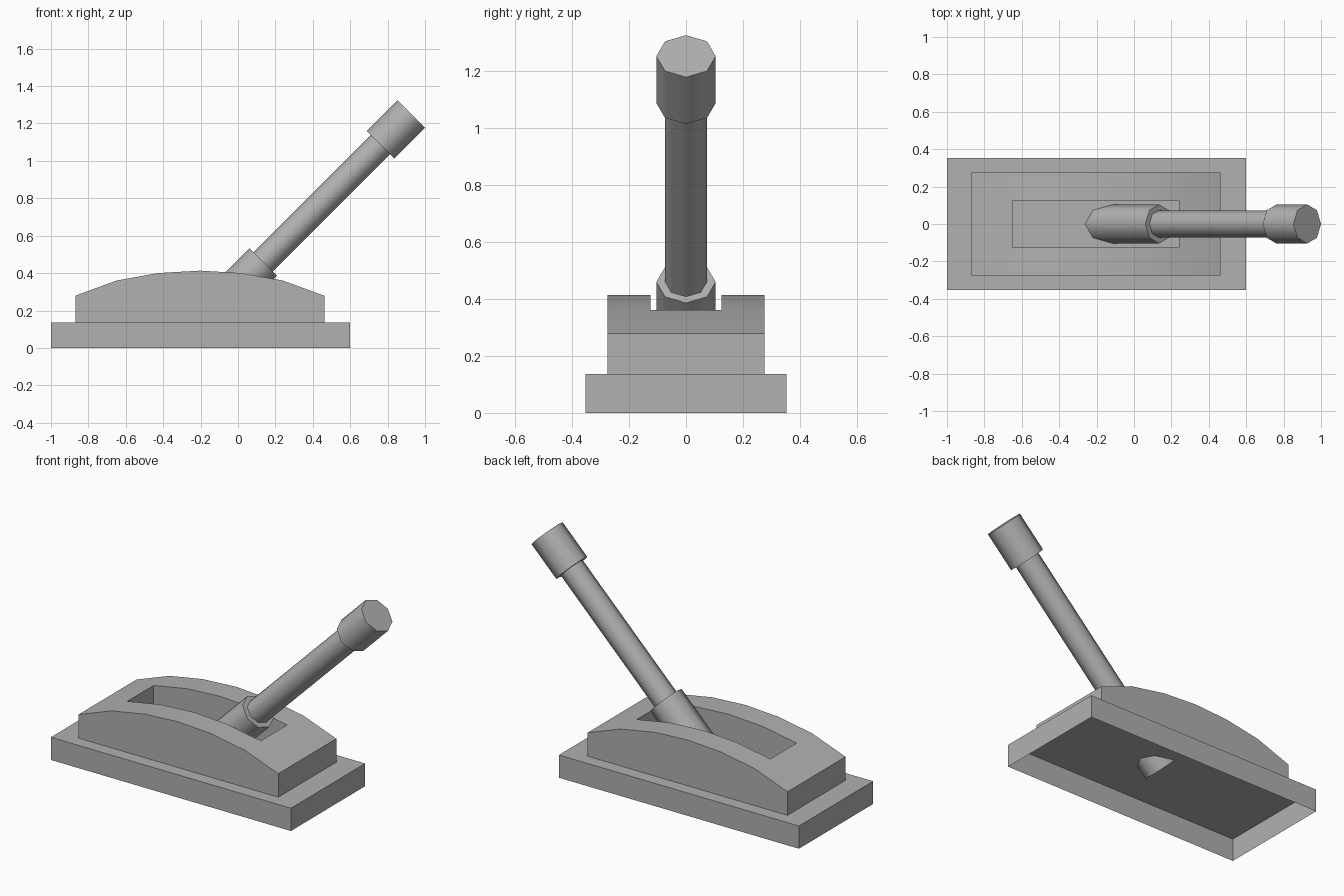
import bpy, bmesh, math
from mathutils import Matrix

if "Cube" in bpy.data.objects:
    bpy.data.objects.remove(bpy.data.objects["Cube"])

grey = bpy.data.materials.new("dark_grey")
grey.diffuse_color = (0.44, 0.44, 0.44, 1)
grey.use_nodes = True
grey.node_tree.nodes["Principled BSDF"].inputs["Base Color"].default_value = grey.diffuse_color


def finish(name, bm, smooth_angle=None):
    bmesh.ops.remove_doubles(bm, verts=bm.verts, dist=0.0005)
    bmesh.ops.recalc_face_normals(bm, faces=bm.faces)
    mesh = bpy.data.meshes.new(name)
    bm.to_mesh(mesh)
    bm.free()
    mesh.materials.append(grey)
    ob = bpy.data.objects.new(name, mesh)
    bpy.context.collection.objects.link(ob)
    if smooth_angle:
        bpy.ops.object.select_all(action='DESELECT')
        ob.select_set(True)
        bpy.context.view_layer.objects.active = ob
        bpy.ops.object.shade_smooth_by_angle(angle=math.radians(smooth_angle))
    return ob


def face(bm, pts):
    bm.faces.new([bm.verts.new(p) for p in pts])


# Base plate: box shell, open underneath
STEP = 0.137
bm = bmesh.new()
bmesh.ops.create_cube(bm, size=1, matrix=Matrix.Translation((-0.2, 0, STEP / 2))
                      @ Matrix.Diagonal((1.6, 0.706, STEP, 1)))
bottom = [f for f in bm.faces if f.calc_center_median().z < 0.001]
bmesh.ops.delete(bm, geom=bottom, context='FACES_ONLY')
finish("base_plate", bm)

# Arched housing with a rectangular slot, its underside just showing through the plate
arch = [(-0.87, 0.279), (-0.65, 0.36), (-0.427, 0.4), (-0.204, 0.413),
        (0.018, 0.4), (0.24, 0.36), (0.462, 0.279)]
OUT, IN, FLOOR, LOW = 0.276, 0.125, 0.21, STEP - 0.002
bm = bmesh.new()
for i, ((xa, za), (xb, zb)) in enumerate(zip(arch, arch[1:])):
    strips = [(-OUT, -IN), (IN, OUT)]
    if i in (0, len(arch) - 2):
        strips.append((-IN, IN))
    for ya, yb in strips:
        face(bm, [(xa, ya, za), (xb, ya, zb), (xb, yb, zb), (xa, yb, za)])


def side_wall(points, y, low):
    face(bm, [(points[0][0], y, low)] + [(x, y, z) for x, z in points]
         + [(points[-1][0], y, low)])


def end_wall(point, ys, low):
    x, z = point
    face(bm, [(x, ys[0], low)] + [(x, y, z) for y in ys] + [(x, ys[-1], low)])


def floor(points, y, z):
    xa, xb = points[0][0], points[-1][0]
    face(bm, [(xa, -y, z), (xb, -y, z), (xb, y, z), (xa, y, z)])


slot = arch[1:-1]
for s in (-1, 1):
    side_wall(arch, s * OUT, LOW)
    side_wall(slot, s * IN, FLOOR)
for k in (0, -1):
    end_wall(arch[k], (-OUT, -IN, IN, OUT), LOW)
    end_wall(slot[k], (-IN, IN), FLOOR)
floor(slot, IN, FLOOR)
floor(arch, OUT, LOW)
finish("slotted_housing", bm, 35)

# Lever: eight-sided collar, shaft and grip, leaning 45 degrees
profile = [(0.104, 0), (0.104, 0.467), (0.073, 0.467),
           (0.073, 1.354), (0.104, 1.354), (0.104, 1.587)]
bm = bmesh.new()
rings = [[bm.verts.new((r * math.cos(k * math.pi / 4), r * math.sin(k * math.pi / 4), d))
          for k in range(8)] for r, d in profile]
for a, b in zip(rings, rings[1:]):
    for k in range(8):
        n = (k + 1) % 8
        bm.faces.new((a[k], a[n], b[n], b[k]))
bm.faces.new(rings[0][::-1])
bm.faces.new(rings[-1])
bm.transform(Matrix.Translation((-0.196, 0, 0.129)) @ Matrix.Rotation(math.pi / 4, 4, 'Y'))
finish("lever", bm, 50)
